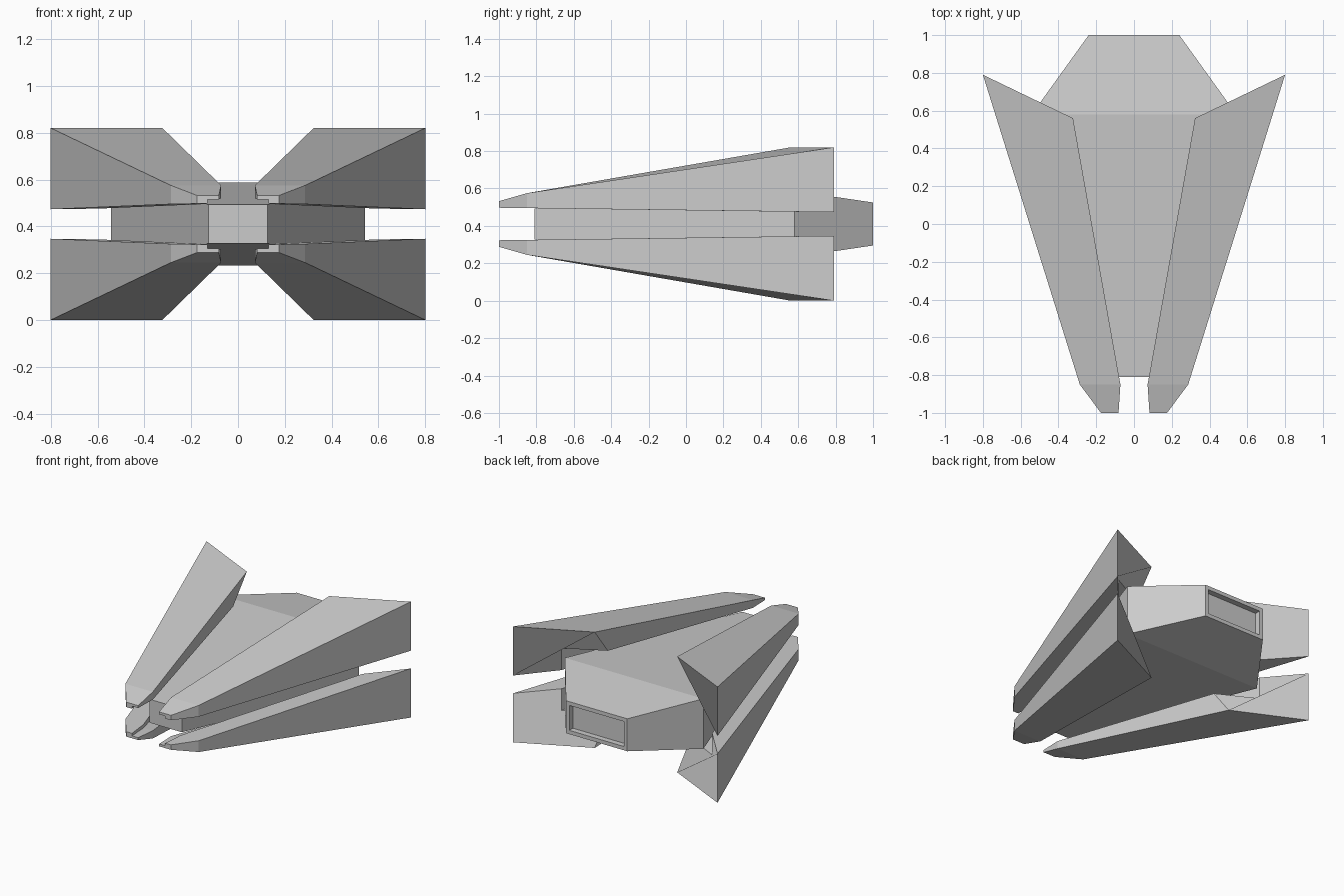
import bpy, bmesh

if "Cube" in bpy.data.objects:
    bpy.data.objects.remove(bpy.data.objects["Cube"])

MID_Z = 0.41  # height of the horizontal symmetry plane


def loft(name, sections):
    """Skin matching closed cross-sections into one flat-shaded solid."""
    bm = bmesh.new()
    rings = [[bm.verts.new((x, y, z - MID_Z)) for x, y, z in s] for s in sections]
    n = len(rings[0])
    for a, b in zip(rings, rings[1:]):
        for i in range(n):
            j = (i + 1) % n
            bm.faces.new((a[i], a[j], b[j], b[i]))
    bm.faces.new(rings[0])
    bm.faces.new(rings[-1])
    bmesh.ops.recalc_face_normals(bm, faces=bm.faces[:])
    # recessed rear vent on the body
    if name == "body":
        bm.faces.ensure_lookup_table()
        rear = [max(bm.faces, key=lambda f: f.calc_center_median().y)]
        bmesh.ops.inset_region(bm, faces=rear, thickness=0.038)
        lip = bmesh.ops.extrude_face_region(bm, geom=rear)
        moved = [v for v in lip["geom"] if isinstance(v, bmesh.types.BMVert)]
        bmesh.ops.translate(bm, verts=moved, vec=(0, -0.04, 0))
        bmesh.ops.delete(bm, geom=[f for f in rear if f.is_valid], context='FACES_ONLY')
        bmesh.ops.recalc_face_normals(bm, faces=bm.faces[:])
    mesh = bpy.data.meshes.new(name)
    bm.to_mesh(mesh)
    bm.free()
    ob = bpy.data.objects.new(name, mesh)
    ob.location.z = MID_Z
    bpy.context.collection.objects.link(ob)
    return ob


def box_section(y, half_w, half_h):
    return [(sx * half_w, y, MID_Z + sz * half_h)
            for sx, sz in ((-1, -1), (1, -1), (1, 1), (-1, 1))]


# Wedge-shaped central body
loft("body", [box_section(-0.81, 0.127, 0.083),
              box_section(0.58, 0.542, 0.177),
              box_section(1.0, 0.24, 0.115)])

# L-shaped fin that folds round the body edge: tip, nose break, swept rear end
def l_section(y, x_out, x_wall, x_in, z_top, z_flange, z_low):
    return [(x_out, y, z_top), (x_out, y, z_low), (x_wall, y, z_low),
            (x_wall, y, z_flange), (x_in, y, z_flange), (x_in, y, z_top)]


rear_end = [(0.80, 0.79, 0.82), (0.80, 0.79, 0.473), (0.59, 0.55, 0.476),
            (0.59, 0.55, 0.63), (0.325, 0.41, 0.63), (0.323, 0.56, 0.82)]
fins = loft("fins", [l_section(-1.0, 0.175, 0.13, 0.082, 0.532, 0.515, 0.497),
                     l_section(-0.85, 0.287, 0.145, 0.072, 0.575, 0.52, 0.495),
                     rear_end])

# Four fins by mirroring left-right and top-bottom
mirror = fins.modifiers.new("Mirror", 'MIRROR')
mirror.use_axis = (True, False, True)
mirror.use_mirror_merge = False
